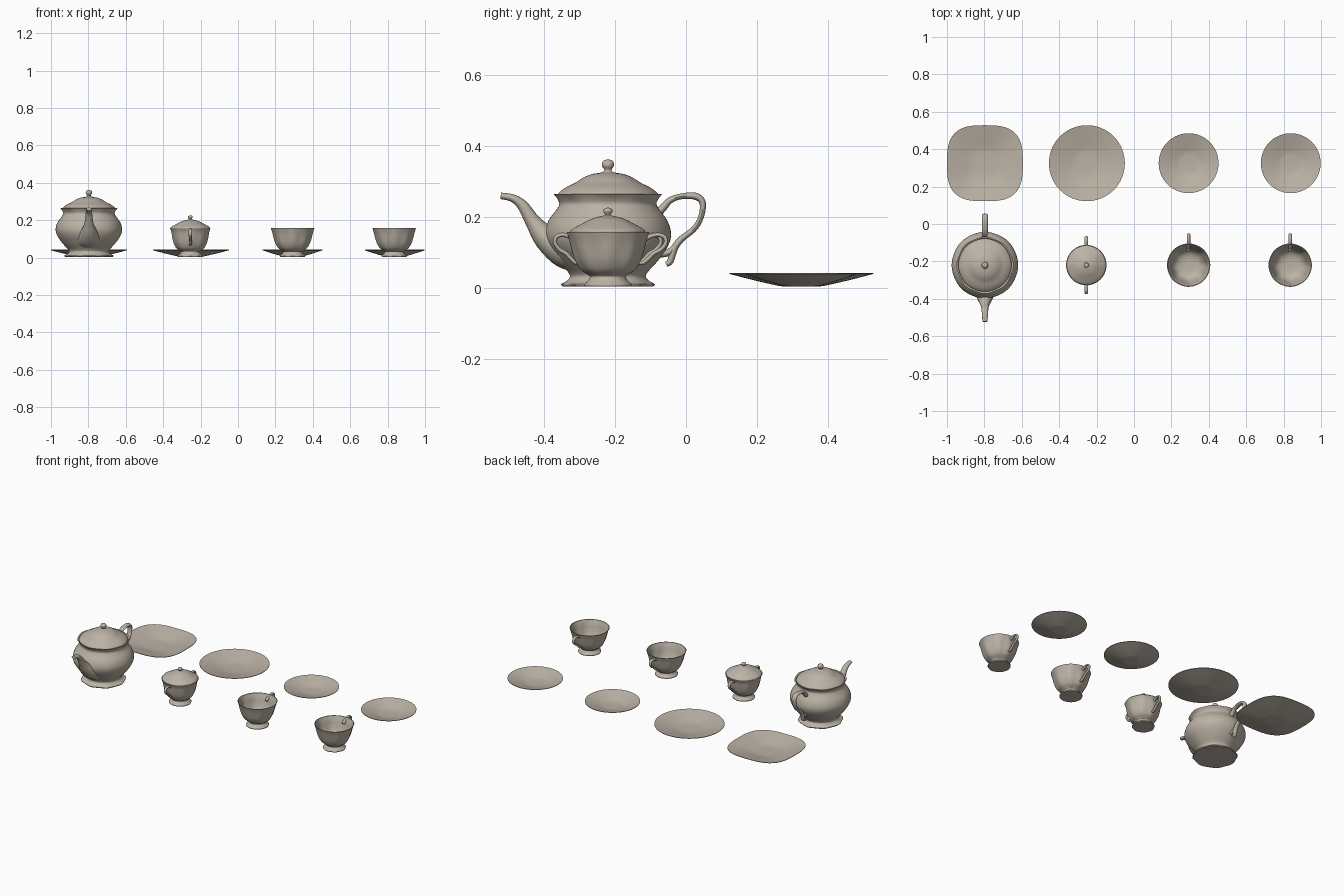
import bpy, bmesh, math
from mathutils import Vector


def make_material(name, rgb):
    m = bpy.data.materials.new(name)
    m.diffuse_color = (*rgb, 1)
    return m


CHINA = make_material("beige china", (0.50, 0.45, 0.38))
SEG = 64


def spline(pts, n=4):
    """Catmull-Rom through the points; a doubled point makes a sharp corner."""
    pts = [Vector(p) for p in pts]
    out = [pts[0]]
    for i in range(len(pts) - 1):
        b, c = pts[i], pts[i + 1]
        if (c - b).length < 1e-7:
            continue
        a, d = pts[max(i - 1, 0)], pts[min(i + 2, len(pts) - 1)]
        for k in range(1, n + 1):
            t = k / n
            out.append(0.5 * (2 * b + (c - a) * t + (2 * a - 5 * b + 4 * c - d) * t * t
                              + (3 * b - a - 3 * c + d) * t ** 3))
    return out


def skin(name, rings, at):
    """Join closed rings into a capped smooth surface."""
    bm = bmesh.new()
    rows = [[bm.verts.new(p) for p in ring] for ring in rings]
    n = len(rows[0])
    for a, b in zip(rows, rows[1:]):
        for i in range(n):
            j = (i + 1) % n
            bm.faces.new((a[i], a[j], b[j], b[i]))
    bm.faces.new(rows[0][::-1])
    bm.faces.new(rows[-1])
    bmesh.ops.remove_doubles(bm, verts=bm.verts, dist=1e-5)
    bmesh.ops.recalc_face_normals(bm, faces=bm.faces)
    me = bpy.data.meshes.new(name)
    bm.to_mesh(me)
    bm.free()
    me.materials.append(CHINA)
    ob = bpy.data.objects.new(name, me)
    ob.location = (at[0], at[1], 0)
    bpy.context.collection.objects.link(ob)
    bpy.ops.object.select_all(action='DESELECT')
    ob.select_set(True)
    bpy.context.view_layer.objects.active = ob
    bpy.ops.object.shade_smooth_by_angle(angle=math.radians(40))
    return ob


def lathe(name, profile, at, lobes=8, power=2):
    """Profile rows: radius, height, lobe depth. power > 2 squares the outline."""
    rings = []
    for r, z, amp in spline(profile):
        ring = []
        for i in range(SEG):
            a = 2 * math.pi * i / SEG
            c, s = math.cos(a), math.sin(a)
            f = (abs(c) ** power + abs(s) ** power) ** (-1 / power)
            f *= 1 + amp * (math.cos(lobes * a) - 1)
            R = max(r, 0.0) * f
            ring.append((R * c, R * s, z))
        rings.append(ring)
    return skin(name, rings, at)


def sweep(name, path, at, side=1, scale=1.0):
    """Path rows: y offset, height, in-plane radius, sideways radius."""
    pts = spline(path, 6)
    rings = []
    for i, p in enumerate(pts):
        t = pts[min(i + 1, len(pts) - 1)] - pts[max(i - 1, 0)]
        t = Vector((t[0], t[1])).normalized()
        ring = []
        for k in range(16):
            a = 2 * math.pi * k / 16
            u, v = p[2] * math.cos(a), p[3] * math.sin(a)
            ring.append((v, side * scale * (p[0] - t[1] * u), p[1] + t[0] * u))
        rings.append(ring)
    return skin(name, rings, at)


# Teapot
POT = (-0.797, -0.22)
lathe("teapot_body", [
    (0, .004, 0), (.128, .004, .02), (.128, .004, .02), (.132, .01, .025), (.118, .018, .015),
    (.107, .03, .005), (.113, .045, .005), (.14, .075, .005), (.168, .115, .005),
    (.178, .15, .004), (.168, .188, .002), (.145, .22, 0), (.137, .236, 0),
    (.142, .25, .005), (.153, .264, .015), (.153, .264, .015),
    (.147, .262, .015), (.138, .25, 0), (.138, .25, 0), (0, .25, 0)], POT)
lathe("teapot_lid", [
    (0, .25, 0), (.136, .25, 0), (.136, .25, 0), (.142, .26, .005), (.136, .27, .005),
    (.118, .283, .005), (.092, .296, .005), (.068, .311, .003), (.045, .32, 0),
    (.022, .324, 0), (.011, .329, 0), (.011, .334, 0), (.017, .344, 0),
    (.015, .355, 0), (.008, .36, 0), (0, .361, 0)], POT)
sweep("teapot_spout", [
    (-.08, .10, .058, .085), (-.125, .11, .052, .068), (-.175, .142, .036, .042),
    (-.211, .186, .022, .024), (-.240, .231, .0155, .018), (-.268, .252, .011, .016),
    (-.302, .259, .009, .013)], POT)
sweep("teapot_handle", [
    (.135, .205, .012, .014), (.155, .225, .011, .015), (.175, .246, .009, .015),
    (.205, .257, .008, .016), (.245, .258, .010, .016), (.266, .242, .009, .016),
    (.264, .205, .008, .015), (.245, .168, .008, .015), (.208, .138, .009, .015),
    (.188, .112, .010, .015), (.176, .075, .009, .013), (.164, .066, .007, .011)], POT)
sweep("teapot_handle_lower_joint", [
    (.188, .115, .009, .013), (.172, .100, .010, .014), (.145, .095, .011, .014)], POT)

# Shared looped handle for the cups and the sugar bowl
LOOP = [
    (.088, .122, .007, .009), (.108, .140, .007, .009), (.135, .149, .006, .009),
    (.156, .143, .006, .009), (.160, .126, .006, .009), (.147, .108, .006, .008),
    (.126, .096, .006, .008), (.112, .082, .006, .008), (.096, .070, .006, .008),
    (.074, .072, .006, .008)]


def foot(k=1.0):
    return [(0, .004, 0), (.066 * k, .004, .01), (.066 * k, .004, .01), (.067 * k, .010, .01),
            (.056 * k, .020, 0), (.051 * k, .030, 0), (.056 * k, .036, .005)]


# Sugar bowl with lid and two handles
BOWL = (-0.255, -0.22)
lathe("sugar_bowl", foot(.98) + [
    (.074, .05, .02), (.088, .075, .022), (.096, .105, .02), (.101, .135, .01),
    (.108, .155, 0), (.108, .155, 0), (.1, .152, 0), (.1, .152, 0), (0, .152, 0)], BOWL)
lathe("sugar_bowl_lid", [
    (0, .152, 0), (.103, .152, 0), (.103, .152, 0), (.105, .16, .005), (.094, .169, .01),
    (.072, .181, .01), (.048, .193, .005), (.026, .2, 0), (.009, .204, 0),
    (.009, .208, 0), (.013, .215, 0), (.011, .222, 0), (0, .226, 0)], BOWL)
for side, word in ((1, "back"), (-1, "front")):
    sweep("sugar_bowl_handle_" + word, LOOP, BOWL, side, .93)

# Cups
for n, x in enumerate((0.292, 0.835), 1):
    at = (x, -0.22)
    lathe(f"cup_{n}", foot() + [
        (.076, .05, .02), (.092, .075, .025), (.102, .105, .025), (.108, .13, .015),
        (.116, .157, .003), (.116, .157, .003), (.112, .157, .003), (.112, .157, .003),
        (.103, .13, .015), (.097, .105, .02), (.086, .075, .02), (.068, .053, .01),
        (.04, .042, 0), (0, .04, 0)], at)
    sweep(f"cup_handle_{n}", LOOP, at, 1, 1.02)


# Plates and saucers
def plate(name, x, y, r, power=2):
    lathe(name, [
        (0, .004, 0), (.27 * r, .004, 0), (.27 * r, .004, 0), (.36 * r, .007, 0),
        (.68 * r, .022, 0), (r, .039, 0), (r, .039, 0), (r, .042, 0), (r, .042, 0),
        (.68 * r, .027, 0), (.40 * r, .014, 0), (.25 * r, .011, 0), (0, .010, 0)],
        (x, y), power=power)


plate("square_plate", -0.797, 0.325, 0.203, 3)
plate("round_plate", -0.252, 0.325, 0.203)
plate("saucer_1", 0.292, 0.325, 0.16)
plate("saucer_2", 0.838, 0.325, 0.16)
